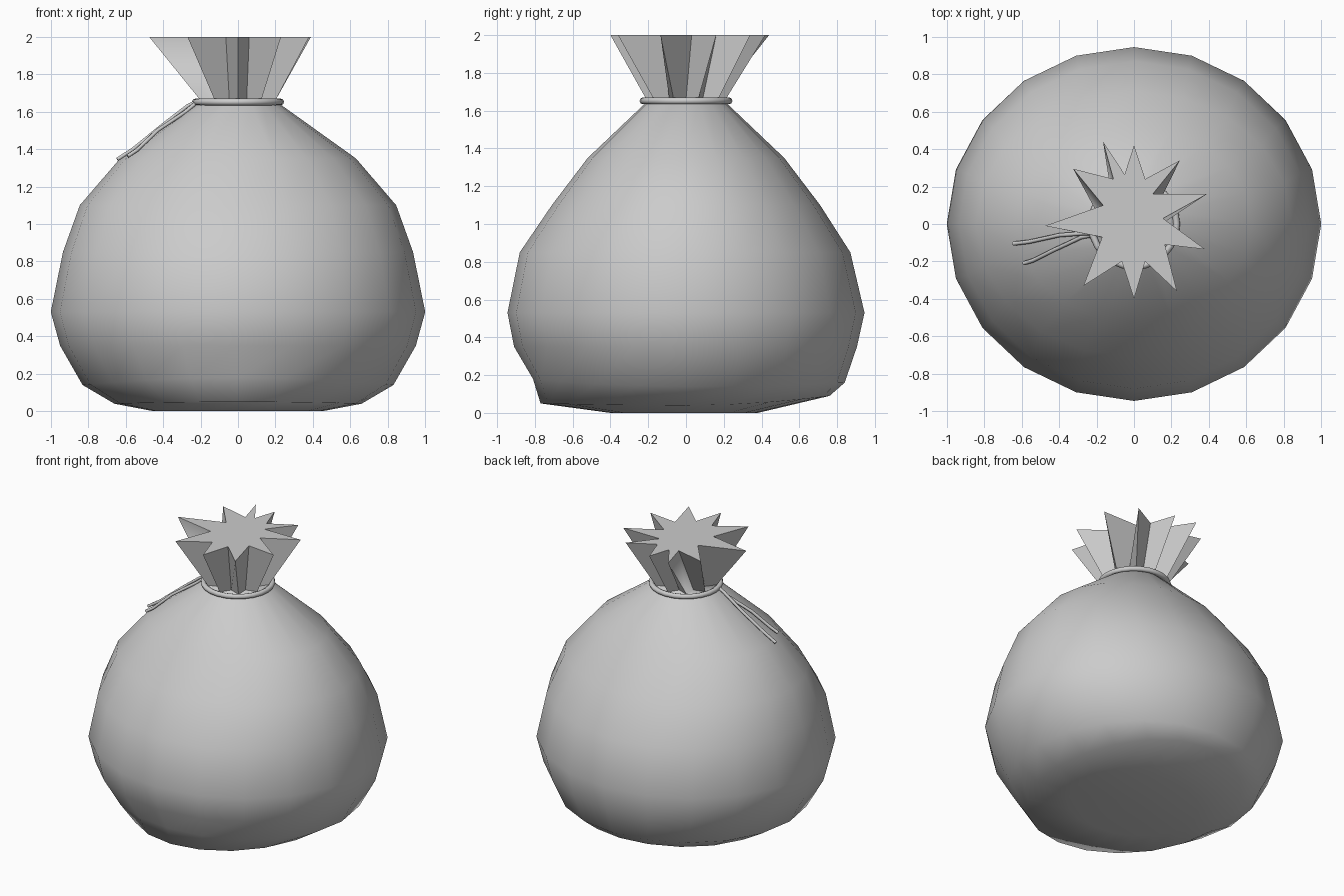
import bpy, bmesh, math

if "Cube" in bpy.data.objects:
    bpy.data.objects.remove(bpy.data.objects["Cube"])

N = 20  # sides around the sack

# Body rings: half width x, front y, back y, z at side, front, back
RINGS = [
    (0.45, 0.40, 0.38, 0.00, 0.00, 0.00),
    (0.66, 0.77, 0.76, 0.04, 0.05, 0.09),
    (0.83, 0.81, 0.84, 0.14, 0.18, 0.16),
    (0.95, 0.91, 0.905, 0.35, 0.35, 0.35),
    (1.00, 0.945, 0.945, 0.53, 0.53, 0.53),
    (0.935, 0.88, 0.87, 0.85, 0.85, 0.85),
    (0.845, 0.71, 0.71, 1.10, 1.10, 1.10),
    (0.63, 0.52, 0.52, 1.35, 1.35, 1.35),
    (0.225, 0.215, 0.215, 1.64, 1.64, 1.64),
]
# Gathered mouth outline: valley, tip, valley, tip...
MOUTH = [(.155, .03), (.39, .16), (.10, .16), (.245, .34), (.06, .24),
         (0, .42), (-.05, .265), (-.165, .44), (-.11, .24), (-.325, .295),
         (-.165, .10), (-.475, -.01), (-.17, -.07), (-.27, -.33), (-.065, -.20),
         (0, -.40), (.06, -.20), (.23, -.36), (.165, -.11), (.38, -.135)]


def smooth(ob, deg):
    bpy.ops.object.select_all(action='DESELECT')
    ob.select_set(True)
    bpy.context.view_layer.objects.active = ob
    bpy.ops.object.shade_smooth_by_angle(angle=math.radians(deg))


# Sack: lofted body, pinched neck, pleated mouth
bm = bmesh.new()
loops = []
for rx, yf, yb, zs, zf, zb in RINGS:
    loop = []
    for i in range(N):
        a = 2 * math.pi * i / N
        c, s = math.cos(a), math.sin(a)
        ry, ze = (yb, zb) if s > 0 else (yf, zf)
        loop.append(bm.verts.new((rx * c, ry * s, zs + (ze - zs) * s * s)))
    loops.append(loop)
neck = []
for i in range(N):
    a = 2 * math.pi * i / N
    r = 0.21 if i % 2 else 0.15
    neck.append(bm.verts.new((r * math.cos(a), r * math.sin(a), 1.66)))
loops.append(neck)
loops.append([bm.verts.new((x, y, 2.0)) for x, y in MOUTH])
for lo, hi in zip(loops, loops[1:]):
    for i in range(N):
        j = (i + 1) % N
        bm.faces.new((lo[i], lo[j], hi[j], hi[i]))
base = bm.verts.new((0, 0, 0))
for i in range(N):
    bm.faces.new((base, loops[0][(i + 1) % N], loops[0][i]))
bm.faces.new(loops[-1])
me = bpy.data.meshes.new("sack")
bm.to_mesh(me)
bm.free()
sack = bpy.data.objects.new("sack", me)
bpy.context.collection.objects.link(sack)
smooth(sack, 70)

# Cord loop around the neck
bpy.ops.mesh.primitive_torus_add(major_segments=24, minor_segments=8,
                                 major_radius=0.228, minor_radius=0.018,
                                 location=(0, 0, 1.652))
cord = bpy.context.object
cord.name = "cord_loop"
smooth(cord, 60)


# Loose cord ends hanging down the side
def cord_end(name, pts):
    cu = bpy.data.curves.new(name, 'CURVE')
    cu.dimensions = '3D'
    cu.bevel_depth = 0.011
    cu.bevel_resolution = 1
    cu.use_fill_caps = True
    sp = cu.splines.new('POLY')
    sp.points.add(len(pts) - 1)
    for p, co in zip(sp.points, pts):
        p.co = (*co, 1)
    ob = bpy.data.objects.new(name, cu)
    bpy.context.collection.objects.link(ob)


cord_end("cord_end_back", [(-.22, -.05, 1.655), (-.27, -.05, 1.63), (-.40, -.06, 1.53),
                           (-.56, -.095, 1.40), (-.645, -.105, 1.345)])
cord_end("cord_end_front", [(-.22, -.06, 1.65), (-.28, -.07, 1.60), (-.43, -.14, 1.50),
                            (-.54, -.195, 1.395), (-.59, -.21, 1.362)])
